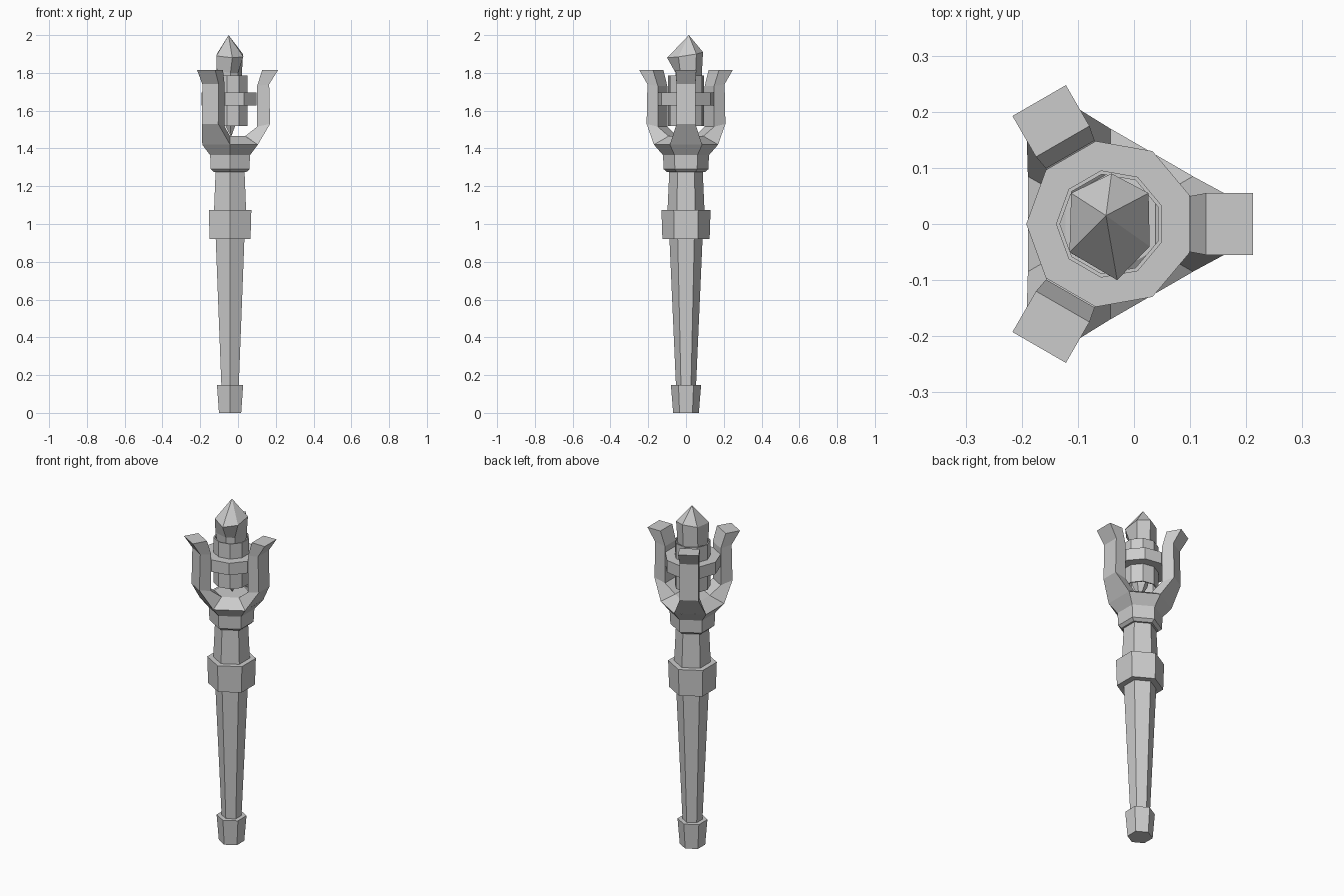
import bpy, bmesh
from math import sin, cos, radians
from mathutils import Matrix, Vector

cube = bpy.data.objects.get("Cube")
if cube:
    bpy.data.objects.remove(cube, do_unlink=True)

AXIS_X = -0.042

grey = bpy.data.materials.new("plain_grey")
grey.use_nodes = True
COLOUR = (0.6, 0.6, 0.6, 1)
grey.diffuse_color = COLOUR
grey.node_tree.nodes["Principled BSDF"].inputs["Base Color"].default_value = COLOUR


def finish(name, bm):
    bmesh.ops.recalc_face_normals(bm, faces=bm.faces)
    mesh = bpy.data.meshes.new(name)
    bm.to_mesh(mesh)
    bm.free()
    mesh.materials.append(grey)
    obj = bpy.data.objects.new(name, mesh)
    bpy.context.collection.objects.link(obj)
    return obj


def loft(name, loops, cap=True, closed=False):
    """Skin a list of point loops that all have the same length."""
    bm = bmesh.new()
    rows = [[bm.verts.new(p) for p in loop] for loop in loops]
    pairs = list(zip(rows, rows[1:]))
    if closed:
        pairs.append((rows[-1], rows[0]))
    for a, b in pairs:
        for i in range(len(a)):
            j = (i + 1) % len(a)
            bm.faces.new((a[i], a[j], b[j], b[i]))
    if cap and not closed:
        bm.faces.new(rows[0])
        bm.faces.new(rows[-1])
    return finish(name, bm)


def ring(radius, z, sides, start):
    angles = [radians(start + 360 * i / sides) for i in range(sides)]
    return [(AXIS_X + radius * cos(a), radius * sin(a), z) for a in angles]


def lathe(name, profile, sides=6, start=30, closed=False):
    return loft(name, [ring(r, z, sides, start) for r, z in profile], closed=closed)


# Six-sided shaft parts
lathe("pommel", [(0.068, 0), (0.08, 0.148), (0.05, 0.148)])
lathe("lower_handle", [(0.053, 0.14), (0.088, 0.93)])
lathe("grip_collar", [(0.125, 0.92), (0.13, 1.075)])
lathe("upper_handle", [(0.098, 1.07), (0.088, 1.29)])
lathe("neck_collar", [(0.1, 1.275), (0.118, 1.29), (0.122, 1.365)])
lathe("prong_hub", [(0.122, 1.365), (0.17, 1.42), (0.092, 1.465)])

# Three prongs; each station is outer radius, outer z, inner radius, inner z, half width
stations = [
    ((0.147, 1.42), (0.08, 1.465), 0.085, 0.046),
    ((0.212, 1.53), (0.143, 1.515), 0.05, 0.05),
    ((0.207, 1.74), (0.143, 1.73), 0.05, 0.05),
    ((0.254, 1.815), (0.17, 1.815), 0.055, 0.055),
]
for k in range(3):
    turn = Matrix.Rotation(radians(120 * k), 3, "Z")
    shift = Vector((AXIS_X, 0, 0))
    loops = []
    for (ro, zo), (ri, zi), wo, wi in stations:
        corners = [(ro, -wo, zo), (ro, wo, zo), (ri, wi, zi), (ri, -wi, zi)]
        loops.append([turn @ Vector(c) + shift for c in corners])
    loft("prong_%d" % (k + 1), loops)


# Nine-sided holder bands around the crystal
def band(name, inner, outer, low, high):
    profile = [(outer, low), (outer, high), (inner, high), (inner, low)]
    lathe(name, profile, sides=9, start=180, closed=True)


band("inner_band", 0.09, 0.097, 1.52, 1.785)
band("outer_band", 0.094, 0.15, 1.627, 1.697)

# Rough crystal, pointed at both ends and undercut on one side
shoulder = [(0.026, 0.055, 1.9), (-0.04, 0.09, 1.91), (-0.112, 0.055, 1.9),
            (-0.115, -0.05, 1.89), (-0.03, -0.1, 1.88), (0.028, -0.04, 1.885)]
waist = [(0.02, 0.05, 1.78), (-0.04, 0.083, 1.78), (-0.112, 0.05, 1.78),
         (-0.112, -0.05, 1.81), (-0.04, -0.055, 1.8), (0, -0.03, 1.8)]
foot = ring(0.04, 1.54, 6, 30)
tip = [(-0.05, 0.015, 2)] * 6
point = [(AXIS_X + 0.005, 0, 1.46)] * 6
crystal = loft("crystal", [point, foot, waist, shoulder, tip], cap=False)
bm = bmesh.new()
bm.from_mesh(crystal.data)
bmesh.ops.remove_doubles(bm, verts=bm.verts, dist=0.0005)
bmesh.ops.recalc_face_normals(bm, faces=bm.faces)
bm.to_mesh(crystal.data)
bm.free()
